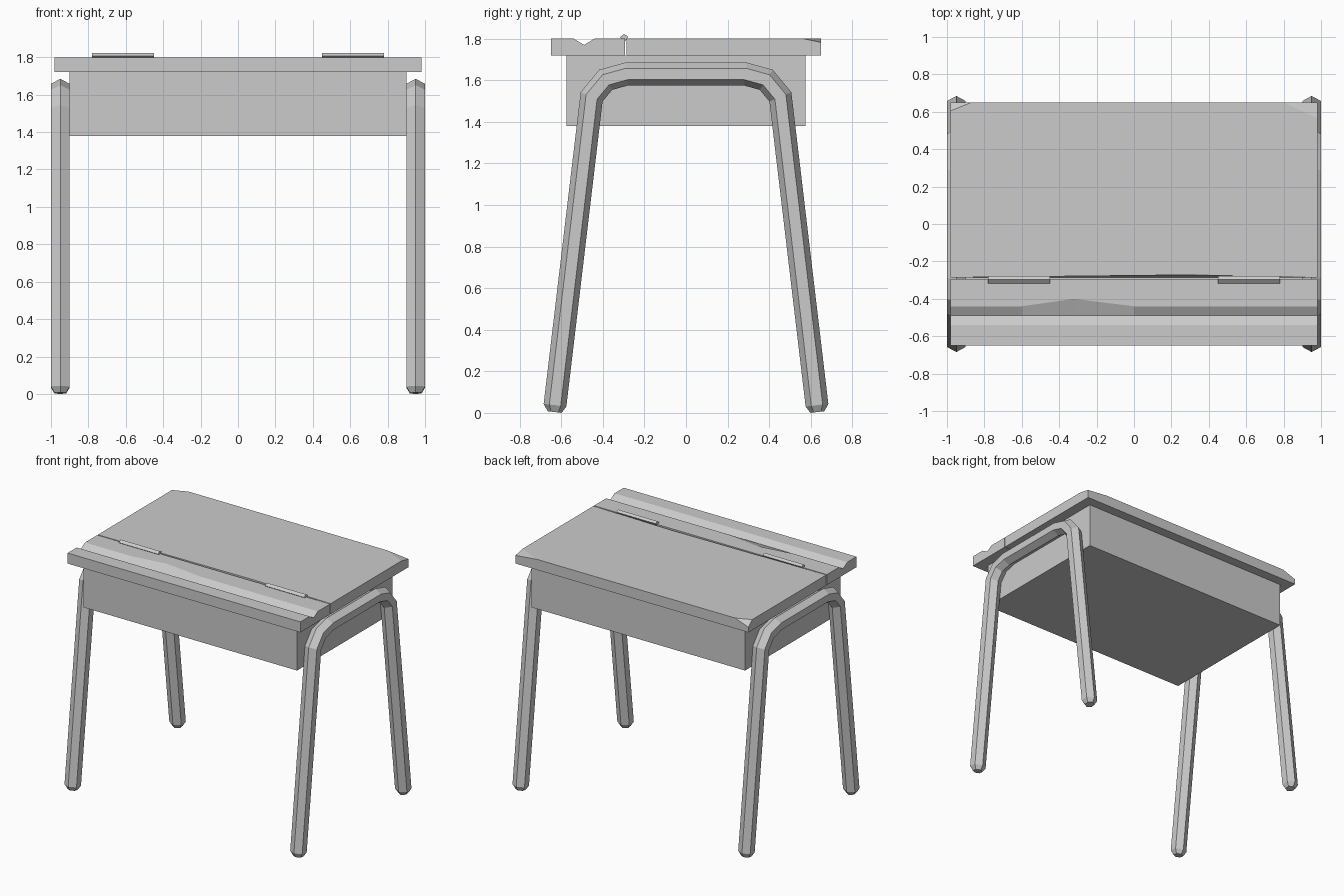
import bpy
import bmesh
from math import cos, sin, pi
from mathutils import Vector

cube = bpy.data.objects.get("Cube")
if cube:
    bpy.data.objects.remove(cube, do_unlink=True)

GREY = (0.6, 0.6, 0.6, 1)
grey = bpy.data.materials.new("plain grey")
grey.use_nodes = True
grey.diffuse_color = GREY
grey.node_tree.nodes["Principled BSDF"].inputs["Base Color"].default_value = GREY


def finish(name, bm):
    bmesh.ops.recalc_face_normals(bm, faces=bm.faces)
    mesh = bpy.data.meshes.new(name)
    bm.to_mesh(mesh)
    bm.free()
    mesh.materials.append(grey)
    obj = bpy.data.objects.new(name, mesh)
    bpy.context.collection.objects.link(obj)
    return obj


def skin(bm, rings):
    """Join successive closed rings of points and cap both ends."""
    rows = [[bm.verts.new(p) for p in ring] for ring in rings]
    n = len(rows[0])
    for a, b in zip(rows, rows[1:]):
        for i in range(n):
            j = (i + 1) % n
            bm.faces.new((a[i], a[j], b[j], b[i]))
    bm.faces.new(rows[0])
    bm.faces.new(rows[-1])
    return rows


def extrude_x(profile, stations):
    """Extrude a (y, z) profile through a list of x positions."""
    bm = bmesh.new()
    rows = skin(bm, [[(x, y, z) for y, z in profile] for x in stations])
    return bm, rows


def chip(bm, a, b, c, outside):
    """Slice a corner off along the plane through three points."""
    a, b, c = Vector(a), Vector(b), Vector(c)
    normal = (b - a).cross(c - a).normalized()
    if normal.dot(Vector(outside) - a) < 0:
        normal = -normal
    cut = bmesh.ops.bisect_plane(
        bm, geom=bm.verts[:] + bm.edges[:] + bm.faces[:],
        plane_co=a, plane_no=normal, clear_outer=True)
    edges = [e for e in cut["geom_cut"] if isinstance(e, bmesh.types.BMEdge)]
    bmesh.ops.edgenet_fill(bm, edges=edges)


HALF, LOW, TOP, BACK = 0.98, 1.72, 1.8, 0.65

# Storage box under the top
bm, _ = extrude_x([(-0.575, 1.38), (-0.575, LOW), (0.575, LOW), (0.575, 1.38)],
                  [-0.9, 0.9])
finish("storage_box", bm)

# Fixed front strip with pencil groove, worn wider at one spot
bm, rows = extrude_x(
    [(-0.65, LOW), (-0.65, TOP), (-0.54, TOP), (-0.49, 1.77),
     (-0.44, TOP), (-0.293, TOP), (-0.293, LOW)],
    [-HALF, -0.6, -0.32, 0, HALF])
rows[2][4].co.y = -0.4
finish("pencil_strip", bm)

# Hinged lid with a slightly worn edge and two chipped corners
bm, rows = extrude_x([(-0.286, LOW), (-0.286, TOP), (BACK, TOP), (BACK, LOW)],
                     [-HALF, 0.3, HALF])
rows[1][1].co.y = -0.272
chip(bm, (-0.87, BACK, TOP), (-HALF, 0.605, TOP), (-HALF, BACK, 1.76),
     (-HALF, BACK, TOP))
chip(bm, (0.8, BACK, TOP), (HALF, 0.565, TOP), (HALF, BACK, 1.782),
     (HALF, BACK, TOP))
finish("lid", bm)

# Hinge knuckles
for side, name in ((-1, "right_hinge"), (1, "left_hinge")):
    bm, _ = extrude_x(
        [(-0.294, 1.785), (-0.318, 1.806), (-0.298, 1.822),
         (-0.278, 1.81), (-0.284, 1.8)],
        [side * 0.45, side * 0.78])
    finish(name, bm)

# Bent six-sided leg frames
half_path = [(0.632, 0.012), (0.63, 0.045), (0.454, 1.52),
             (0.386, 1.602), (0.285, 1.63)]
path = [Vector(p) for p in half_path]
path += [Vector((-p[0], p[1])) for p in reversed(half_path)]


def leg_frame(name, x):
    rings = []
    last = len(path) - 1
    for i, p in enumerate(path):
        before = (p - path[max(i - 1, 0)]).normalized()
        after = (path[min(i + 1, last)] - p).normalized()
        tangent = (before + after).normalized()
        mitre = 1 / max(tangent.dot(after), tangent.dot(before))
        size = 0.62 if i in (0, last) else 1
        # Feet stay square to the straight leg
        if i <= 1:
            tangent, mitre = (path[2] - path[1]).normalized(), 1
        elif i >= last - 1:
            tangent, mitre = (path[-2] - path[-3]).normalized(), 1
        normal = Vector((-tangent.y, tangent.x))
        ring = []
        for k in range(6):
            out = normal * 0.055 * mitre * size * cos(k * pi / 3)
            across = 0.058 * size * sin(k * pi / 3)
            ring.append((x + across, p.x + out.x, p.y + out.y))
        rings.append(ring)
    bm = bmesh.new()
    skin(bm, rings)
    lowest = min(v.co.z for v in bm.verts)
    for v in bm.verts:
        if v.co.z < 0.2:
            v.co.z -= lowest
    finish(name, bm)


leg_frame("right_leg_frame", -0.95)
leg_frame("left_leg_frame", 0.95)
